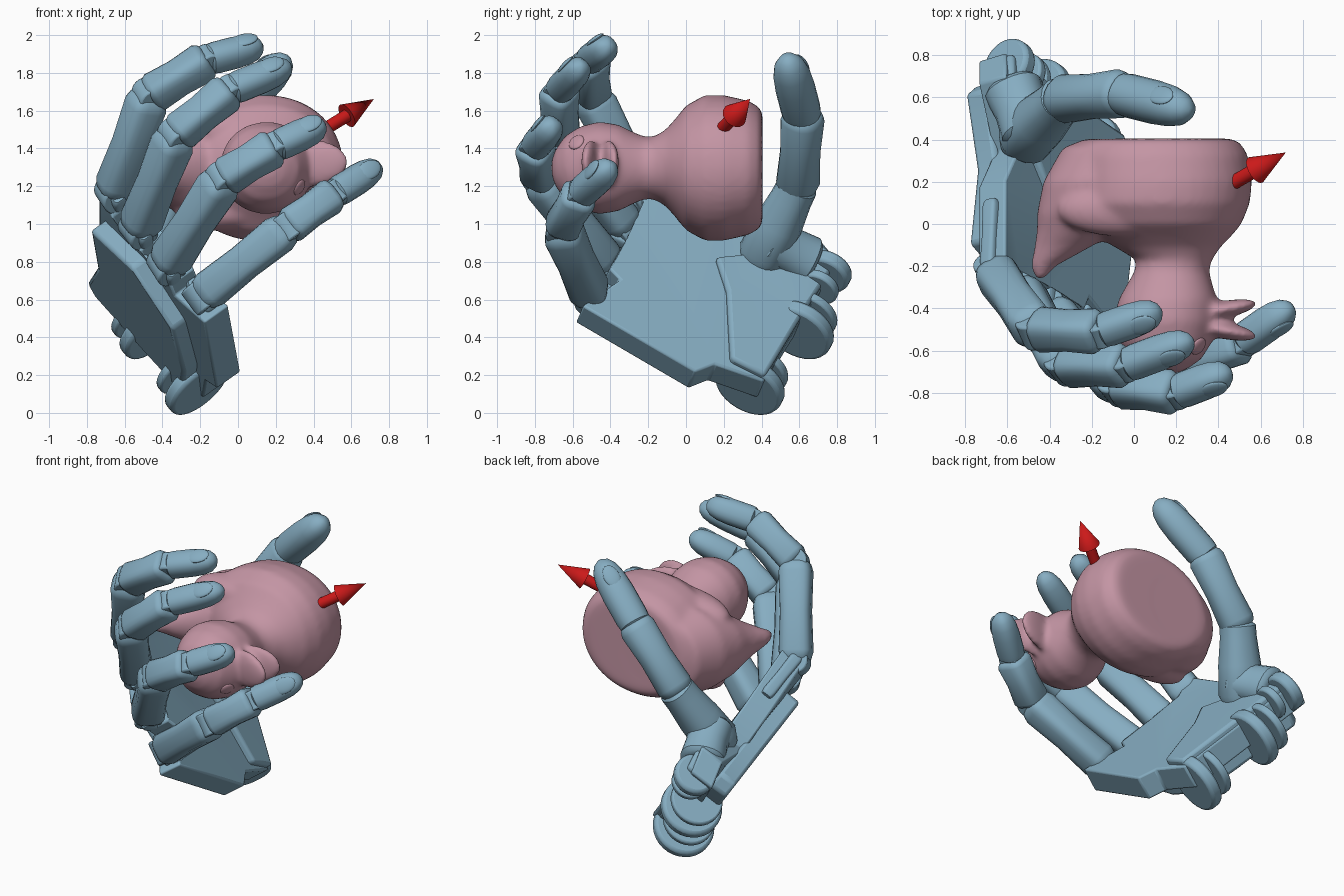
import bpy, bmesh
from math import sin, cos, pi, radians
from mathutils import Vector as V, Matrix

if "Cube" in bpy.data.objects:
    bpy.data.objects.remove(bpy.data.objects["Cube"])


def material(name, rgb):
    m = bpy.data.materials.new(name)
    m.diffuse_color = (*rgb, 1)
    m.use_nodes = True
    m.node_tree.nodes["Principled BSDF"].inputs["Base Color"].default_value = m.diffuse_color
    return m


BLUE = material("blue", (0.24, 0.42, 0.54))
PINK = material("pink", (0.55, 0.30, 0.37))
RED = material("red", (0.6, 0.01, 0.01))


def finish(name, bm, mat, angle=40, bevel=0):
    bmesh.ops.recalc_face_normals(bm, faces=bm.faces)
    me = bpy.data.meshes.new(name)
    bm.to_mesh(me)
    bm.free()
    ob = bpy.data.objects.new(name, me)
    bpy.context.collection.objects.link(ob)
    me.materials.append(mat)
    if bevel:
        b = ob.modifiers.new("bevel", "BEVEL")
        b.width, b.segments = bevel, 2
    bpy.ops.object.select_all(action='DESELECT')
    ob.select_set(True)
    bpy.context.view_layer.objects.active = ob
    bpy.ops.object.shade_smooth_by_angle(angle=radians(angle))
    return ob


def loft(bm, rings, power=2, n=20):
    """Skin rings given as (centre, half axis u, half axis v)."""
    def se(x):
        return (1 if x >= 0 else -1) * abs(x) ** (2 / power)
    loops = [[bm.verts.new(c + u * se(cos(2 * pi * (i + .5) / n)) + v * se(sin(2 * pi * (i + .5) / n)))
              for i in range(n)] for c, u, v in rings]
    for a, b in zip(loops, loops[1:]):
        for i in range(n):
            j = (i + 1) % n
            bm.faces.new((a[i], a[j], b[j], b[i]))
    bm.faces.new(loops[0])
    bm.faces.new(loops[-1])


def ellipsoid(bm, c, axes, sizes):
    rot = Matrix(axes).transposed().to_4x4()
    bmesh.ops.create_uvsphere(bm, u_segments=24, v_segments=14, radius=1,
                              matrix=Matrix.Translation(c) @ rot @ Matrix.Diagonal((*sizes, 1)))


def frame(axis, hint):
    a = axis.normalized()
    out = (hint - a * hint.dot(a)).normalized()
    return a, out, a.cross(out)


LINK = [(0, .7), (.03, .88), (.1, 1), (.5, .92), (.9, 1), (.97, .88), (1, .7)]
TIP = [(0, .7), (.05, .95), (.15, 1), (.5, 1), (.72, .93), (.87, .76), (.96, .48), (1, .15)]


def link(name, p, q, r, hint, shape=LINK, power=3.2):
    a, out, side = frame(q - p, hint)
    bm = bmesh.new()
    loft(bm, [(p.lerp(q, t), out * r * s, side * r * s) for t, s in shape], power)
    return finish(name, bm, BLUE)


def disc(name, c, axis, r, depth, mat=BLUE, r2=None, bevel=0):
    bm = bmesh.new()
    bmesh.ops.create_cone(bm, cap_ends=True, segments=32, radius1=r, radius2=r if r2 is None else r2, depth=depth,
                          matrix=Matrix.Translation(c) @ axis.to_track_quat('Z', 'Y').to_matrix().to_4x4())
    return finish(name, bm, mat, bevel=bevel)


def nail(name, p, q, r, hint):
    a, out, side = frame(q - p, hint)
    bm = bmesh.new()
    ellipsoid(bm, p.lerp(q, .67) + out * r * .83, (a, side, out), (.075, .05, .016))
    finish(name, bm, BLUE)


# Fingers: base, two joints and tip
FINGERS = {
    "index": [(-.66, -.23, 1.16), (-.47, -.50, 1.68), (-.16, -.51, 1.87), (.13, -.41, 1.945)],
    "middle": [(-.53, -.32, .97), (-.33, -.67, 1.47), (-.04, -.67, 1.71), (.28, -.55, 1.84)],
    "ring": [(-.38, -.42, .78), (-.08, -.77, 1.24), (.20, -.80, 1.41), (.46, -.70, 1.53)],
    "little": [(-.19, -.50, .62), (.26, -.66, .98), (.51, -.56, 1.16), (.75, -.39, 1.31)],
}
FORE = V((.04, .9, -.42)).normalized()
for name, pts in FINGERS.items():
    b, j1, j2, t = [V(p) for p in pts]
    flex = (j1 - b).cross(t - j1).normalized()
    for i, (p, q, r) in enumerate([(b, j1, .104), (j1, j2, .096), (j2, t, .081)]):
        out = flex.cross(q - p).normalized()
        if out.dot(p - V((.1, 0, 1.3))) < 0:
            out = -out
        link(f"{name}_finger_link_{i + 1}", p, q, r, out, TIP if i == 2 else LINK, 3.2 if i < 2 else 2.4)
        disc(f"{name}_finger_pin_{i + 1}", p, flex, r * .8, r * 1.5, bevel=.01)
    nail(f"{name}_nail", j2, t, .081, out)
    # Forked knuckle on the palm
    for s in (-1, 1):
        o = flex * .065 * s
        link(f"{name}_knuckle_fork", b + o - FORE * .04, b + o + FORE * .32, .04, V((.79, .24, .56)), power=4)

# Palm plates: outlines in y, z laid on a slanted plane
N = V((.79, .24, .56)).normalized()


def on_palm(y, z, lift=0):
    return V((max((.09 - .225 * y - .525 * z) / .746, -.65), y, z)) + N * lift


def plate(name, outline, low, high, bevel):
    bm = bmesh.new()
    a, b = [[bm.verts.new(on_palm(y, z, h)) for y, z in outline] for h in (low, high)]
    bm.faces.new(a)
    bm.faces.new(b)
    for i in range(len(a)):
        j = (i + 1) % len(a)
        bm.faces.new((a[i], a[j], b[j], b[i]))
    bmesh.ops.triangulate(bm, faces=[f for f in bm.faces if len(f.verts) > 4])
    finish(name, bm, BLUE, 30, bevel)


plate("palm", [(-.22, 1.26), (-.24, 1.1), (-.18, 1.04), (-.32, .92), (-.24, .85), (-.42, .74), (-.36, .68),
               (-.56, .54), (.04, .19), (.14, .23), (.40, .14), (.60, .47), (.80, .77), (.69, .90),
               (.36, .84), (.2, 1.03)], -.11, .05, .012)
plate("palm_back", [(-.3, .88), (-.25, .55), (.08, .32), (.36, .22), (.55, .48), (.7, .72), (.66, .8),
                    (.3, .88), (-.05, 1.08)], -.2, -.08, .02)
plate("thumb_side_pad", [(.22, .24), (.4, .15), (.6, .48), (.79, .77), (.67, .87), (.35, .80), (.14, .78), (.2, .6)],
      .02, .09, .02)

# Wrist flanges
CROSS = V((-.58, .38, .67)).normalized()
for i, (c, r) in enumerate([((-.22, .34, .145), .19), ((-.46, .60, .44), .19), ((-.59, .75, .75), .13)]):
    disc(f"wrist_flange_{i + 1}", V(c), CROSS, r, .08, bevel=.02)
    disc(f"wrist_flange_inner_{i + 1}", V(c) + CROSS * .12 * (1 if i < 2 else -1), CROSS, r * .85, .05, bevel=.012)

# Thumb
T = [V(p) for p in [(-.58, .66, .79), (-.50, .46, .90), (-.33, .60, 1.22), (-.04, .62, 1.59), (.27, .535, 1.885)]]
HINT = V((-.3, .5, .8))
link("thumb_mount", T[0], T[1] + V((.02, -.05, .03)), .14, HINT, power=2.3)
link("thumb_link_1", T[1] - V((.05, .08, .12)), T[2], .135, HINT,
     [(0, .7), (.15, 1), (.5, .95), (.8, .82), (.95, .8), (1, .6)], 2.3)
link("thumb_link_2", T[2] - V((.03, .01, .04)), T[3], .112, HINT, LINK, 2.3)
link("thumb_link_3", T[3] - V((.03, 0, .03)), T[4], .102, HINT, TIP, 2.2)
nail("thumb_nail", T[3], T[4], .102, HINT)

# Toy bird: body, neck and head lofted along y, lying on its side
TILT = .08
F, S, U = V((cos(TILT), 0, sin(TILT))), V((-sin(TILT), 0, cos(TILT))), V((0, -1, 0))
BODY = [(.405, .12, .33, .285), (.39, .12, .38, .32), (.33, .125, .415, .355), (.2, .13, .43, .385),
        (.1, .12, .43, .385), (0, .13, .38, .33), (-.06, .14, .32, .255), (-.11, .16, .25, .2), (-.17, .19, .18, .165),
        (-.22, .18, .175, .165), (-.28, .17, .2, .19), (-.36, .16, .235, .23), (-.46, .15, .245, .245),
        (-.56, .15, .22, .22), (-.64, .15, .17, .17), (-.69, .15, .1, .1), (-.712, .15, .04, .04)]
TAIL = [(.40, -.02, .22, .21), (.36, -.06, .28, .26), (.2, -.13, .30, .29), (.05, -.2, .26, .24), (-.03, -.26, .2, .18),
        (-.1, -.33, .14, .12), (-.2, -.43, .06, .055), (-.26, -.445, .025, .025)]
bm = bmesh.new()
loft(bm, [(V((x, y, 1.297)), F * a, S * b) for y, x, a, b in BODY], 2.1, 40)
loft(bm, [(V((x, y, 1.28)), F * a, S * b) for y, x, a, b in TAIL], 2.1, 40)
# Wings and beak
for s in (-1, 1):
    ellipsoid(bm, V((-.05, .07, 1.285)) + S * s * .22, (F, U, S), (.30, .13, .10))
    ang = .2 * s
    f2, u2 = F * cos(ang) + U * sin(ang), U * cos(ang) - F * sin(ang)
    ellipsoid(bm, V((.15, -.455, 1.3)) + F * .26 + U * .045 * s, (f2, S, u2), (.18, .125, .042))
bird = finish("toy_bird", bm, PINK, 60)
m = bird.modifiers.new("remesh", "REMESH")
m.mode, m.voxel_size, m.use_smooth_shade = 'VOXEL', .016, True
m = bird.modifiers.new("smooth", "SMOOTH")
m.iterations, m.factor = 14, .5

# Eyes
for s in (-1, 1):
    d = F * .165 + S * .12 * s + U * .115
    a, o, side = frame(d, U)
    bm = bmesh.new()
    ellipsoid(bm, V((.15, -.465, 1.3)) + d, (o, side, a), (.045, .045, .015))
    finish("eye", bm, PINK)

# Arrow
P, B, Q = V((.46, .19, 1.5)), V((.575, .255, 1.575)), V((.72, .34, 1.66))
disc("arrow_shaft", (P + B) / 2, Q - P, .034, (B - P).length + .01, RED)
disc("arrow_head", (B + Q) / 2, Q - P, .068, (Q - B).length, RED, 0)
